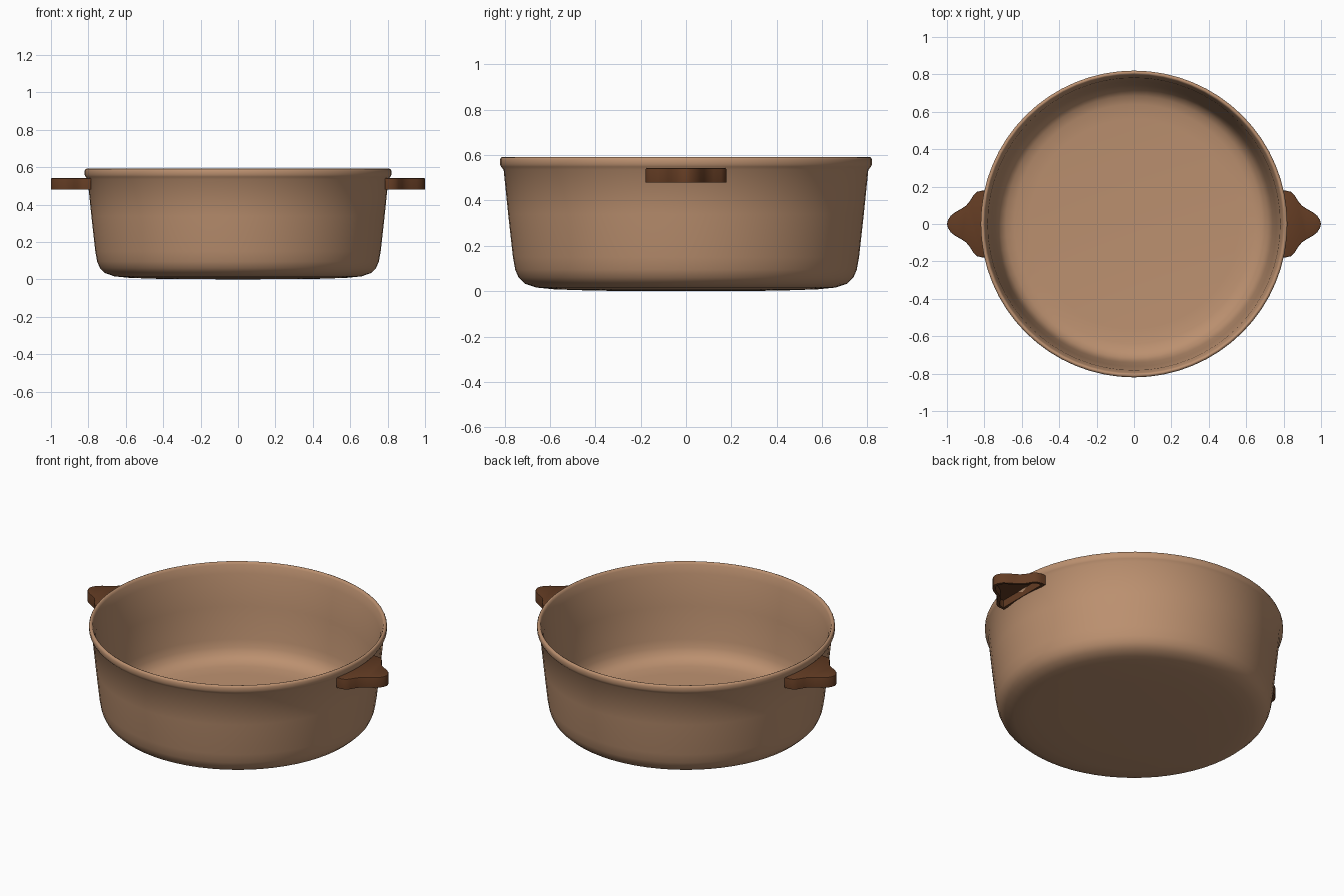
import bpy, bmesh, math

if "Cube" in bpy.data.objects:
    bpy.data.objects.remove(bpy.data.objects["Cube"])


def material(name, rgb):
    m = bpy.data.materials.new(name)
    m.diffuse_color = (*rgb, 1)
    m.use_nodes = True
    m.node_tree.nodes["Principled BSDF"].inputs["Base Color"].default_value = m.diffuse_color
    return m


clay = material("tan_clay", (0.50, 0.28, 0.16))
wood = material("dark_brown", (0.125, 0.045, 0.017))


def finish(name, bm, mat, angle):
    bmesh.ops.recalc_face_normals(bm, faces=bm.faces[:])
    me = bpy.data.meshes.new(name)
    bm.to_mesh(me)
    bm.free()
    ob = bpy.data.objects.new(name, me)
    bpy.context.collection.objects.link(ob)
    me.materials.append(mat)
    bpy.ops.object.select_all(action='DESELECT')
    ob.select_set(True)
    bpy.context.view_layer.objects.active = ob
    bpy.ops.object.shade_smooth_by_angle(angle=math.radians(angle))
    return ob


# Pot body: closed wall profile (radius, height) spun around z
profile = [(0, 0.0), (0.40, 0.002), (0.58, 0.008), (0.66, 0.016), (0.71, 0.033),
           (0.738, 0.06), (0.753, 0.095), (0.763, 0.15), (0.784, 0.34), (0.804, 0.535),
           (0.815, 0.548), (0.82, 0.56), (0.82, 0.58), (0.816, 0.589), (0.809, 0.592),
           (0.802, 0.589), (0.797, 0.578), (0.782, 0.53), (0.762, 0.34), (0.742, 0.15),
           (0.732, 0.105), (0.715, 0.07), (0.685, 0.046), (0.64, 0.034), (0.56, 0.028), (0, 0.024)]
bm = bmesh.new()
vs = [bm.verts.new((r, 0, z)) for r, z in profile]
es = [bm.edges.new(p) for p in zip(vs, vs[1:])]
bmesh.ops.spin(bm, geom=vs + es, cent=(0, 0, 0), axis=(0, 0, 1),
               angle=2 * math.pi, steps=64, use_merge=True)
bmesh.ops.remove_doubles(bm, verts=bm.verts[:], dist=1e-4)
finish("pot_body", bm, clay, 50)

# Handle outline, upper half; mirrored in y
half = [(0.785, 0.178), (0.815, 0.178), (0.84, 0.172), (0.858, 0.155), (0.878, 0.122),
        (0.898, 0.098), (0.925, 0.08), (0.955, 0.064), (0.98, 0.044), (0.995, 0.02)]
outline = half + [(1.0, 0)] + [(x, -y) for x, y in reversed(half)]


# Handles: leaf-shaped plates, hollowed from below
def handle(name, side):
    bm = bmesh.new()
    base = bm.faces.new([bm.verts.new((side * x, y, 0.48)) for x, y in outline])
    top = bmesh.ops.extrude_face_region(bm, geom=[base], use_keep_orig=True)
    bmesh.ops.translate(bm, vec=(0, 0, 0.062),
                        verts=[g for g in top["geom"] if isinstance(g, bmesh.types.BMVert)])
    bmesh.ops.recalc_face_normals(bm, faces=bm.faces[:])
    # soften the top edge
    rim = [e for e in bm.edges if all(v.co.z > 0.53 for v in e.verts)]
    bmesh.ops.bevel(bm, geom=rim, offset=0.005, segments=2, affect='EDGES', profile=0.5)
    # recess in the underside
    bm.normal_update()
    under = min(bm.faces, key=lambda f: f.calc_center_median().z)
    bmesh.ops.inset_region(bm, faces=[under], thickness=0.016, use_even_offset=True)
    under = max((f for f in bm.faces if f.normal.z < -0.9), key=lambda f: f.calc_area())
    pit = bmesh.ops.extrude_face_region(bm, geom=[under])
    bmesh.ops.translate(bm, vec=(0, 0, 0.045),
                        verts=[g for g in pit["geom"] if isinstance(g, bmesh.types.BMVert)])
    if under.is_valid:
        bmesh.ops.delete(bm, geom=[under], context='FACES_ONLY')
    finish(name, bm, wood, 40)


handle("right_handle", 1)
handle("left_handle", -1)
